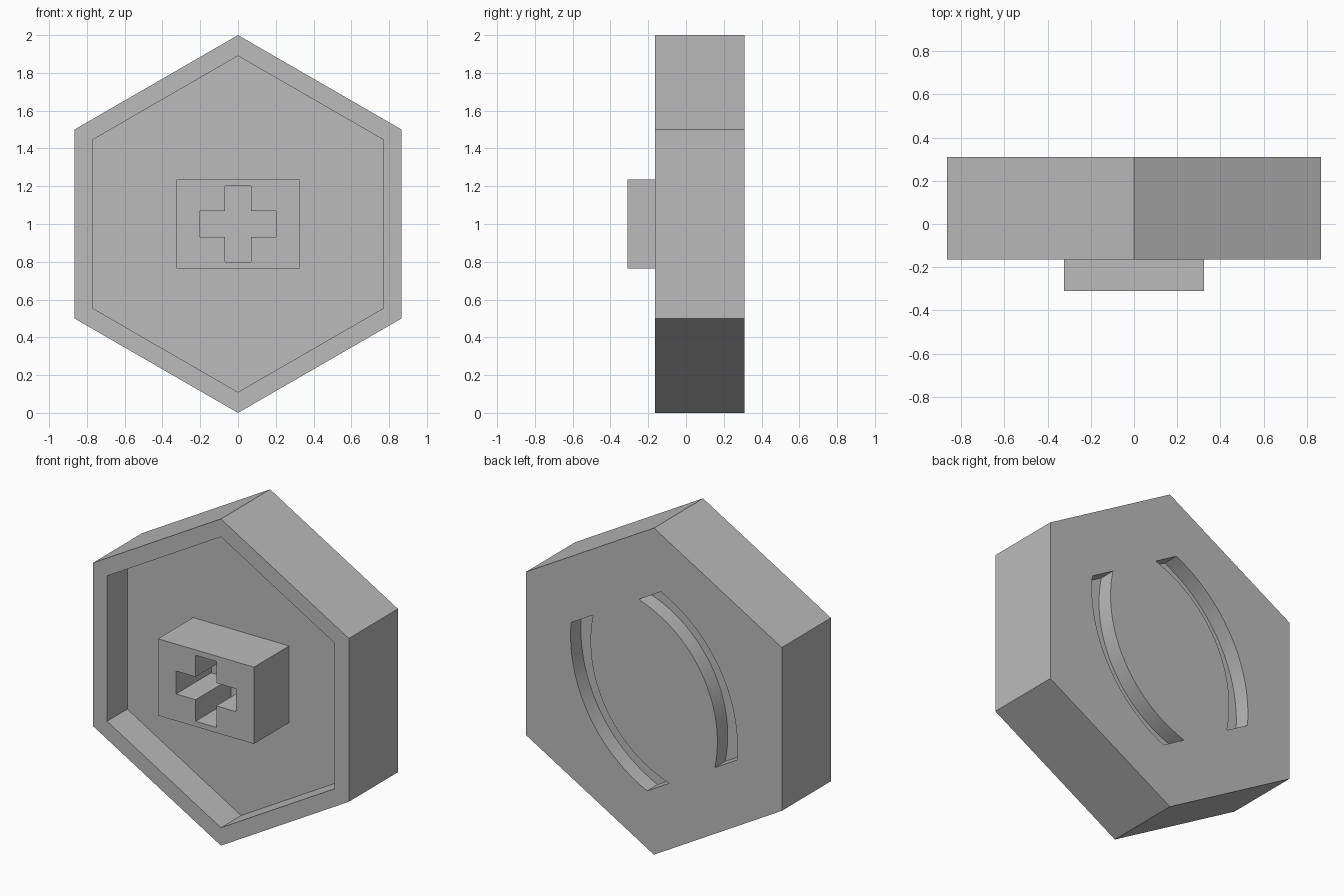
import bpy
import bmesh
import math

if "Cube" in bpy.data.objects:
    bpy.data.objects.remove(bpy.data.objects["Cube"], do_unlink=True)

FRONT, BACK, FLOOR, KNOB_FRONT = -0.165, 0.31, 0.03, -0.31
CENTRE_Z = 1.0

grey = bpy.data.materials.new("plain_grey")
grey.use_nodes = True
COLOUR = (0.5, 0.5, 0.5, 1)
grey.diffuse_color = COLOUR
grey.node_tree.nodes["Principled BSDF"].inputs["Base Color"].default_value = COLOUR


def prism(name, outline, y0, y1):
    """Extrude an (x, z) outline, centred on the hub, from y0 to y1."""
    bm = bmesh.new()
    face = bm.faces.new([bm.verts.new((x, y0, z + CENTRE_Z)) for x, z in outline])
    side = bmesh.ops.extrude_face_region(bm, geom=[face])["geom"]
    moved = [v for v in side if isinstance(v, bmesh.types.BMVert)]
    bmesh.ops.translate(bm, vec=(0, y1 - y0, 0), verts=moved)
    bmesh.ops.recalc_face_normals(bm, faces=bm.faces)
    mesh = bpy.data.meshes.new(name)
    bm.to_mesh(mesh)
    bm.free()
    mesh.materials.append(grey)
    obj = bpy.data.objects.new(name, mesh)
    bpy.context.collection.objects.link(obj)
    return obj


def carve(obj, cutter):
    """Subtract the cutter from the object and remove the cutter."""
    cutter.hide_render = True
    mod = obj.modifiers.new("carve", "BOOLEAN")
    mod.operation = "DIFFERENCE"
    mod.solver = "EXACT"
    mod.object = cutter
    bpy.ops.object.select_all(action="DESELECT")
    bpy.context.view_layer.objects.active = obj
    obj.select_set(True)
    bpy.ops.object.modifier_apply(modifier=mod.name)
    bpy.data.objects.remove(cutter, do_unlink=True)


def hexagon(radius):
    return [(radius * math.sin(i * math.pi / 3), radius * math.cos(i * math.pi / 3))
            for i in range(6)]


def rectangle(half_x, half_z):
    return [(-half_x, -half_z), (half_x, -half_z), (half_x, half_z), (-half_x, half_z)]


def slot(turn, radius=0.9, width=0.135, offset=-0.387, half_length=0.515, steps=24):
    """Curved slot with straight-cut ends, turned about the hub."""
    def arc(r):
        end = math.asin(half_length / r)
        angles = [end * (2 * i / steps - 1) for i in range(steps + 1)]
        return [(offset + r * math.cos(a), r * math.sin(a)) for a in angles]
    c, s = math.cos(turn), math.sin(turn)
    points = arc(radius) + arc(radius - width)[::-1]
    return [(x * c - z * s, x * s + z * c) for x, z in points]


# Hexagonal housing with a recessed front
housing = prism("housing", hexagon(1.0), FRONT, BACK)
carve(housing, prism("recess_cutter", hexagon(0.89), FRONT - 0.1, FLOOR))

# Pair of curved slots in the back
for turn in (-30, 150):
    carve(housing, prism("slot_cutter", slot(math.radians(turn)), BACK - 0.1, BACK + 0.1))

# Central block with a cross-shaped socket down to the recess floor
block = prism("socket_block", rectangle(0.325, 0.235), KNOB_FRONT, FLOOR)
a, b = 0.07, 0.202
cross = [(-a, -b), (a, -b), (a, -a), (b, -a), (b, a), (a, a),
         (a, b), (-a, b), (-a, a), (-b, a), (-b, -a), (-a, -a)]
carve(block, prism("cross_cutter", cross, KNOB_FRONT - 0.1, FLOOR + 0.1))

# Smooth slot walls, crisp edges elsewhere
bpy.ops.object.select_all(action="DESELECT")
bpy.context.view_layer.objects.active = housing
housing.select_set(True)
bpy.ops.object.shade_smooth_by_angle(angle=math.radians(30))
